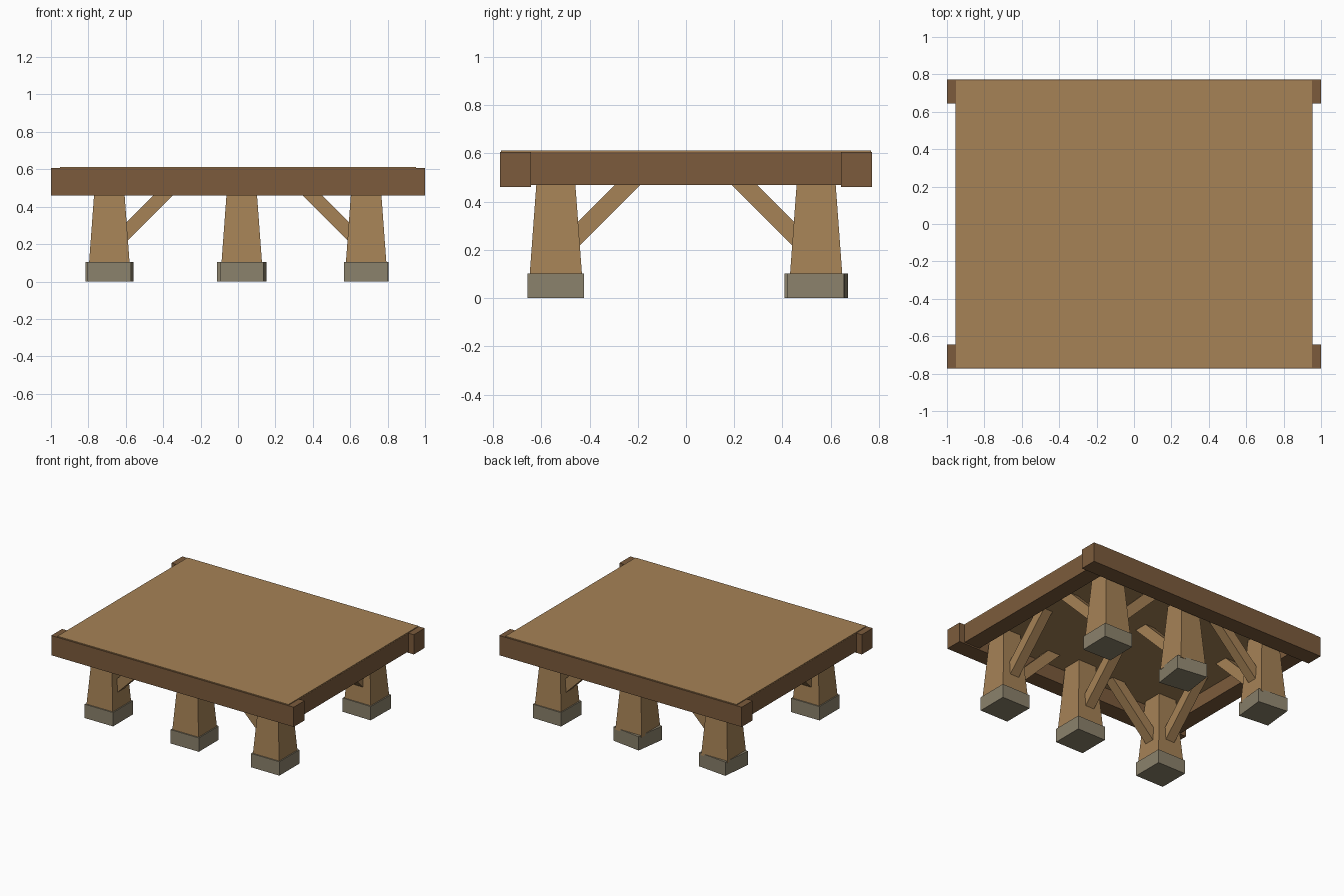
import bpy
from math import radians
from mathutils import Matrix, Vector

cube = bpy.data.objects.get("Cube")
if cube:
    bpy.data.objects.remove(cube)


def material(name, rgb):
    m = bpy.data.materials.new(name)
    m.use_nodes = True
    m.diffuse_color = (*rgb, 1)
    m.node_tree.nodes["Principled BSDF"].inputs["Base Color"].default_value = (*rgb, 1)
    return m


light_wood = material("light_wood", (0.38, 0.223, 0.093))
dark_wood = material("dark_wood", (0.20, 0.105, 0.045))
stone = material("stone", (0.26, 0.223, 0.15))


def prism(name, bottom, top, mat):
    """Solid between two matching four-cornered loops."""
    faces = [(3, 2, 1, 0), (4, 5, 6, 7)]
    faces += [(i, (i + 1) % 4, (i + 1) % 4 + 4, i + 4) for i in range(4)]
    mesh = bpy.data.meshes.new(name)
    mesh.from_pydata(bottom + top, [], faces)
    mesh.materials.append(mat)
    obj = bpy.data.objects.new(name, mesh)
    bpy.context.collection.objects.link(obj)
    return obj


def rect(cx, cy, z, hx, hy, turn=0):
    spin = Matrix.Rotation(radians(turn), 3, "Z")
    corners = [(-hx, -hy, 0), (hx, -hy, 0), (hx, hy, 0), (-hx, hy, 0)]
    return [Vector((cx, cy, z)) + spin @ Vector(c) for c in corners]


def block(name, cx, cy, z0, z1, hx, hy, mat, turn=0):
    return prism(name, rect(cx, cy, z0, hx, hy, turn), rect(cx, cy, z1, hx, hy, turn), mat)


DECK_BOTTOM = 0.575

# Deck and the frame around it
block("deck", 0, 0, DECK_BOTTOM, 0.613, 0.953, 0.767, light_wood)
for side, name in ((-1, "front_beam"), (1, "back_beam")):
    block(name, 0, side * 0.708, 0.46, 0.607, 1.0, 0.064, dark_wood)
for side, name in ((-1, "right_beam"), (1, "left_beam")):
    block(name, side * 0.89, 0, 0.47, 0.606, 0.064, 0.65, dark_wood)


def brace(name, x, y, direction):
    """Diagonal strut rising from a leg along a horizontal direction."""
    d = Vector(direction)
    side = Vector((-d.y, d.x, 0)) * 0.037
    start = Vector((x, y, 0.17)) + d * 0.05
    rise = DECK_BOTTOM + 0.005 - start.z
    high = Vector((0, 0, 0.105))
    lower = [start - side, start + side, start + side + high, start - side + high]
    run = d + Vector((0, 0, 1))
    upper = [p + run * rise for p in lower[:2]] + [p + run * (rise - high.z) for p in lower[2:]]
    prism(name, lower, upper, light_wood)


# Tapered legs on stone feet, with braces pointing inward
columns = {"right": (-0.688, -6), "middle": (0.02, -8), "left": (0.685, -1)}
for row, y in (("front", -0.54), ("back", 0.54)):
    for col, (x, turn) in columns.items():
        label = row + "_" + col
        block(label + "_foot", x, y, 0, 0.103, 0.117, 0.117, stone,
              turn if row == "back" else 0)
        prism(label + "_leg", rect(x, y, 0.09, 0.109, 0.109),
              rect(x, y, DECK_BOTTOM + 0.005, 0.073, 0.073), light_wood)
        brace(label + "_cross_brace", x, y, (0, -1 if y > 0 else 1, 0))
        if col != "middle":
            brace(label + "_long_brace", x, y, (-1 if x > 0 else 1, 0, 0))
